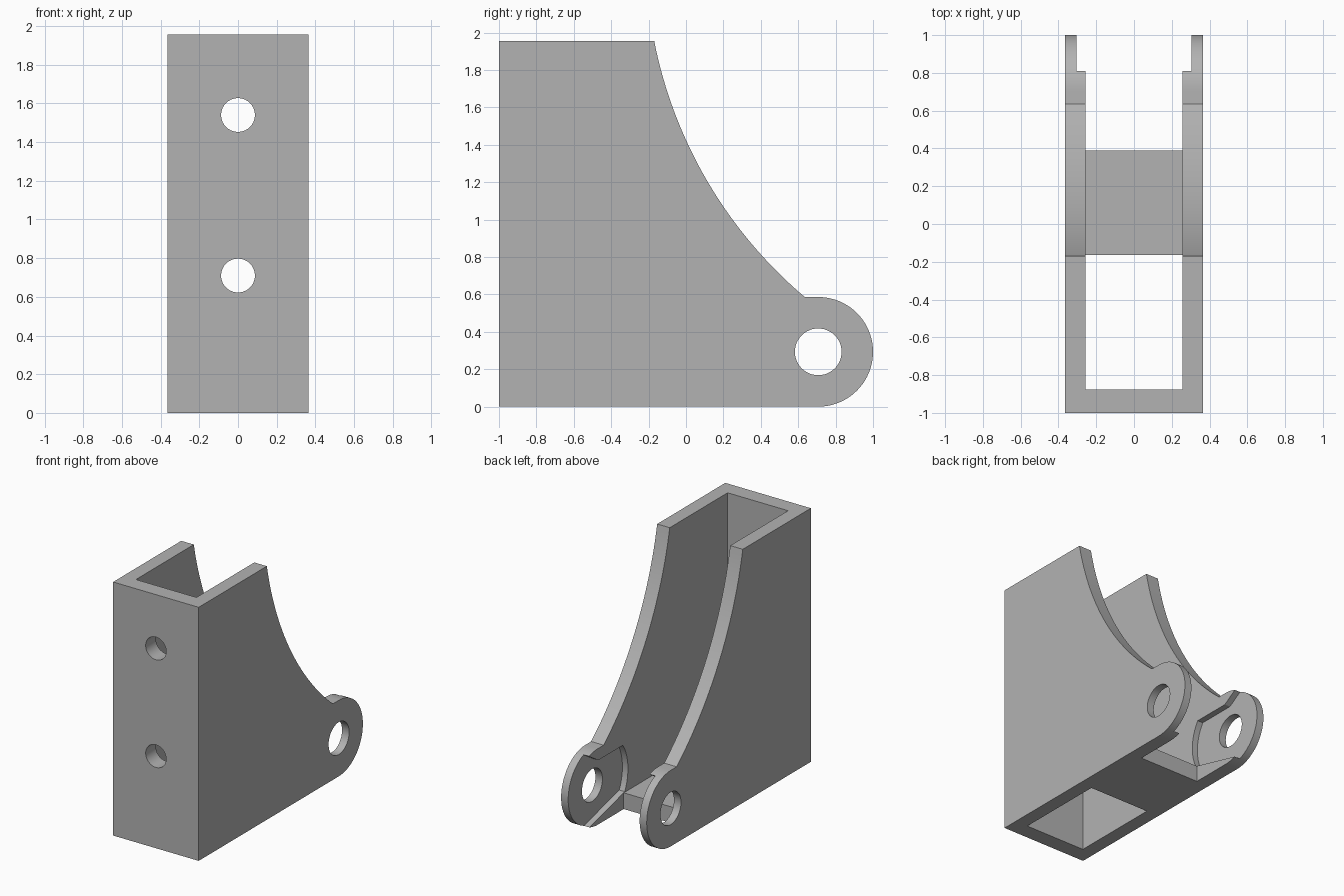
import bpy, bmesh
from math import sin, cos, pi, asin, sqrt
from mathutils import Vector

cube = bpy.data.objects.get("Cube")
if cube:
    bpy.data.objects.remove(cube, do_unlink=True)

grey = bpy.data.materials.new("plain grey")
grey.use_nodes = True
colour = (0.45, 0.45, 0.45, 1)
grey.diffuse_color = colour
grey.node_tree.nodes["Principled BSDF"].inputs["Base Color"].default_value = colour

HALF, INNER, POCKET = 0.365, 0.258, 0.305   # outer, channel and pocket half widths
TOP, FLOOR = 1.955, 0.125
EAR, EAR_R = Vector((0.707, 0.293)), 0.293  # pivot ear in the yz plane


def arc(centre, r, start, end, n):
    return [(centre[0] + r * cos(start + (end - start) * i / n),
             centre[1] + r * sin(start + (end - start) * i / n)) for i in range(n + 1)]


def prism(name, outline, low, high, axis="X"):
    """Extrude an outline: (y, z) along X, or (x, z) along Y."""
    place = (lambda p, t: (t, *p)) if axis == "X" else (lambda p, t: (p[0], t, p[1]))
    bm = bmesh.new()
    face = bm.faces.new([bm.verts.new(place(p, low)) for p in outline])
    new = bmesh.ops.extrude_face_region(bm, geom=[face])["geom"]
    shift = Vector(place((0, 0), high - low))
    bmesh.ops.translate(bm, vec=shift, verts=[v for v in new if isinstance(v, bmesh.types.BMVert)])
    bmesh.ops.recalc_face_normals(bm, faces=bm.faces)
    mesh = bpy.data.meshes.new(name)
    bm.to_mesh(mesh)
    bm.free()
    obj = bpy.data.objects.new(name, mesh)
    bpy.context.collection.objects.link(obj)
    mesh.materials.append(grey)
    return obj


def block(name, y0, y1, z0, z1):
    return prism(name, [(y0, z0), (y1, z0), (y1, z1), (y0, z1)], -INNER, INNER)


# Side profile: straight front and top, concave sweep, rounded ear
start, end = Vector((-0.17, TOP)), Vector((0.635, 2 * EAR_R))
chord = end - start
sweep_r = 2.4
normal = Vector((-chord.y, chord.x)).normalized()
centre = (start + end) / 2 + normal * sqrt(sweep_r ** 2 - (chord.length / 2) ** 2)
half_angle = asin(chord.length / 2 / sweep_r)
facing = Vector((1, 0)).angle_signed(-normal) * -1
sweep = arc(centre, sweep_r, facing - half_angle, facing + half_angle, 32)
if (Vector(sweep[0]) - start).length > 0.01:
    sweep.reverse()
profile = [(-1, 0), (-1, TOP)] + sweep + arc(EAR, EAR_R, pi / 2, -pi / 2, 40)
body = prism("bracket_body", profile, -HALF, HALF)

# Ear pocket on the inner faces
pocket_r = 0.368
up, down = asin((0.495 - EAR.y) / pocket_r), asin((FLOOR + 0.004 - EAR.y) / pocket_r)
pocket = arc(EAR, pocket_r, pi - up, pi - down, 20)
pocket += [(0.81, 0.018), (0.81, -0.2), (1.3, -0.2), (1.3, 0.8), (0.81, 0.8),
           (0.81, 0.565), (0.70, 0.495)]

# Cutters: channel, floor openings, pocket, pivot hole, screw holes
cutters = [
    block("channel_cutter", -0.875, 2, FLOOR, 3),
    block("front_opening_cutter", -0.875, -0.165, -1, 0.3),
    block("rear_opening_cutter", 0.39, 2, -1, 0.3),
    prism("pocket_cutter", pocket, -POCKET, POCKET),
    prism("pivot_cutter", arc(EAR, 0.125, 0, 2 * pi, 48)[:-1], -1, 1),
]
for z in (0.71, 1.54):
    cutters.append(prism("screw_cutter", arc((0, z), 0.0875, 0, 2 * pi, 40)[:-1], -1.2, -0.5, "Y"))

for cutter in cutters:
    cutter.hide_render = True
    mod = body.modifiers.new(cutter.name, "BOOLEAN")
    mod.operation, mod.solver, mod.object = "DIFFERENCE", "EXACT", cutter

# Bake the cuts and discard the cutters
bpy.context.view_layer.update()
graph = bpy.context.evaluated_depsgraph_get()
result = bpy.data.meshes.new_from_object(body.evaluated_get(graph))
body.modifiers.clear()
body.data = result
for cutter in cutters:
    bpy.data.objects.remove(cutter, do_unlink=True)

# Smooth the curved faces, keep the edges sharp
bpy.ops.object.select_all(action="DESELECT")
body.select_set(True)
bpy.context.view_layer.objects.active = body
bpy.ops.object.shade_smooth_by_angle(angle=0.5)
